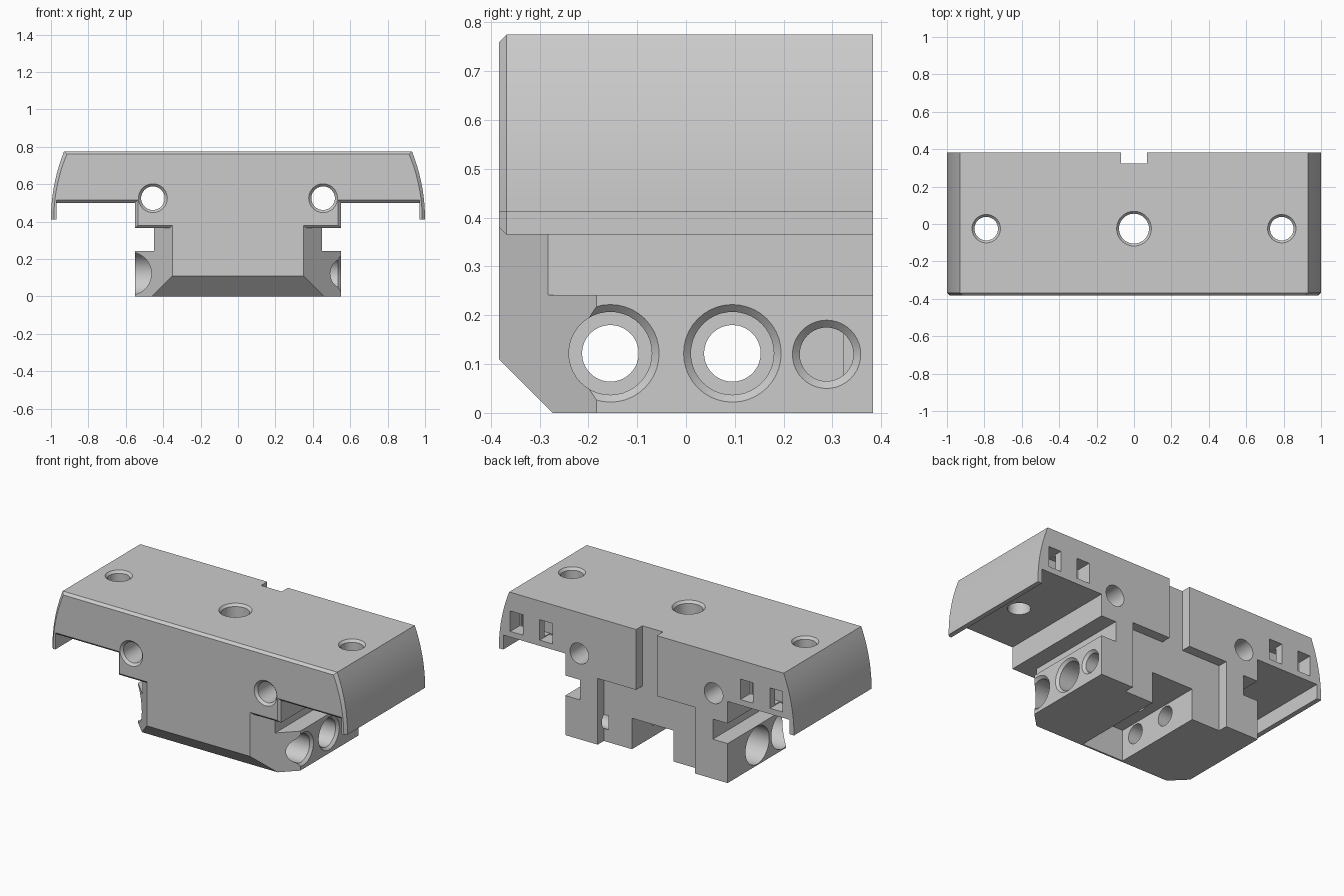
import bpy, bmesh, math

if "Cube" in bpy.data.objects:
    bpy.data.objects.remove(bpy.data.objects["Cube"])

GREY = (0.6, 0.6, 0.6, 1)
mat = bpy.data.materials.new("plain_grey")
mat.use_nodes = True
mat.diffuse_color = GREY
mat.node_tree.nodes["Principled BSDF"].inputs["Base Color"].default_value = GREY

BACK, FRONT = 0.383, -0.383


def place(axis, t, a, b):
    return {"x": (t, a, b), "y": (a, t, b), "z": (a, b, t)}[axis]


def loft(name, axis, sections):
    """Closed solid through sections: (position along axis, outline points)."""
    bm = bmesh.new()
    loops = [[bm.verts.new(place(axis, t, a, b)) for a, b in pts] for t, pts in sections]
    n = len(loops[0])
    for low, high in zip(loops, loops[1:]):
        for i in range(n):
            j = (i + 1) % n
            bm.faces.new((low[i], low[j], high[j], high[i]))
    bm.faces.new(loops[0])
    bm.faces.new(loops[-1])
    bmesh.ops.recalc_face_normals(bm, faces=bm.faces)
    mesh = bpy.data.meshes.new(name)
    bm.to_mesh(mesh)
    bm.free()
    mesh.materials.append(mat)
    ob = bpy.data.objects.new(name, mesh)
    bpy.context.collection.objects.link(ob)
    return ob


def box(x0, x1, y0, y1, z0, z1):
    pts = [(x0, y0), (x1, y0), (x1, y1), (x0, y1)]
    return loft("cutter", "z", [(z0, pts), (z1, pts)])


def bore(axis, a, b, steps):
    """Round cutter from (position, radius) steps."""
    turn = [2 * math.pi * i / 40 for i in range(40)]
    return loft("cutter", axis, [
        (t, [(a + r * math.cos(q), b + r * math.sin(q)) for q in turn]) for t, r in steps])


def combine(target, others, operation):
    """Apply booleans and discard the helpers."""
    for ob in others:
        mod = target.modifiers.new("bool", "BOOLEAN")
        mod.operation, mod.solver, mod.object = operation, "EXACT", ob
        ob.hide_render = True
    graph = bpy.context.evaluated_depsgraph_get()
    mesh = bpy.data.meshes.new_from_object(target.evaluated_get(graph))
    target.modifiers.clear()
    target.data = mesh
    for ob in others:
        bpy.data.objects.remove(ob)


# Upper shell: curved ends, thin side lips and a stepped underside
def shell_outline(d):
    radius, sweep = 0.986, 0.379
    half = [(0.55 - d, 0.365 + d), (0.55 - d, 0.5 + d), (0.97, 0.5 + d), (0.97, 0.412)]
    for i in range(13):
        q = sweep * i / 12
        half.append((1 - radius + radius * math.cos(q) - d,
                     0.412 + (0.363 - d) * math.sin(q) / math.sin(sweep)))
    return half + [(-x, z) for x, z in reversed(half)]


body = loft("carriage_body", "y", [(FRONT, shell_outline(0.015)),
                                   (FRONT + 0.015, shell_outline(0)),
                                   (BACK, shell_outline(0))])

# Lower block with slanted front corners and side slots
half = [(0.35, FRONT), (0.55, FRONT + 0.2), (0.55, BACK)]
plan = half + [(-x, y) for x, y in reversed(half)]
lower = loft("lower_block", "z", [(0, plan), (0.45, plan)])
wedge = [(-0.5, 0.227), (-0.5, -0.1), (-0.173, -0.1)]
combine(lower, [box(0.45, 0.7, -1, 1, 0.242, 0.6), box(-0.7, -0.45, -1, 1, 0.242, 0.6),
                loft("cutter", "x", [(-1, wedge), (1, wedge)])], "DIFFERENCE")
combine(body, [lower], "UNION")

# Rear channel, narrow above and wide below, and the pocket underneath
combine(body, [box(-0.07, 0.07, 0.323, 0.5, 0.3, 0.9),
               box(-0.33, 0.33, 0.323, 0.5, -0.1, 0.405)], "DIFFERENCE")
combine(body, [box(-0.14, 0.14, -0.262, 0.5, -0.1, 0.19)], "DIFFERENCE")

cutters = []
# Vertical holes
for x, r in ((-0.79, 0.063), (0, 0.08), (0.79, 0.063)):
    cutters.append(bore("z", x, -0.025, [(0.85, r + 0.013), (0.775, r + 0.013),
                                         (0.76, r), (0.1 if x == 0 else 0.45, r)]))
# Front to back holes
for x in (-0.455, 0.455):
    cutters.append(bore("y", x, 0.525, [(-0.5, 0.077), (FRONT, 0.077),
                                        (FRONT + 0.015, 0.063), (0.5, 0.063)]))
# Counterbored side holes, larger on the right
for y in (-0.155, 0.095):
    cutters.append(bore("x", y, 0.122, [(0.7, 0.1), (0.55, 0.1), (0.535, 0.085),
                                        (0.36, 0.085), (0.36, 0.058), (0, 0.058)]))
    cutters.append(bore("x", y, 0.122, [(-0.7, 0.115), (-0.36, 0.115),
                                        (-0.36, 0.058), (0, 0.058)]))
# Blind side hole on the left
cutters.append(bore("x", 0.288, 0.12, [(0.7, 0.07), (0.55, 0.07), (0.535, 0.055), (0.3, 0.055)]))
combine(body, cutters, "DIFFERENCE")

# Paired tie windows at the rear, joined inside
for s in (-1, 1):
    for x in (0.68, 0.88):
        combine(body, [box(s * x - 0.043, s * x + 0.043, 0.29, 0.5, 0.535, 0.66)], "DIFFERENCE")
    combine(body, [box(s * 0.78 - 0.13, s * 0.78 + 0.13, 0.285, 0.335, 0.54, 0.655)], "DIFFERENCE")

# Smooth curves, crisp edges
bpy.ops.object.select_all(action="DESELECT")
body.select_set(True)
bpy.context.view_layer.objects.active = body
bpy.ops.object.shade_smooth_by_angle(angle=math.radians(20))
